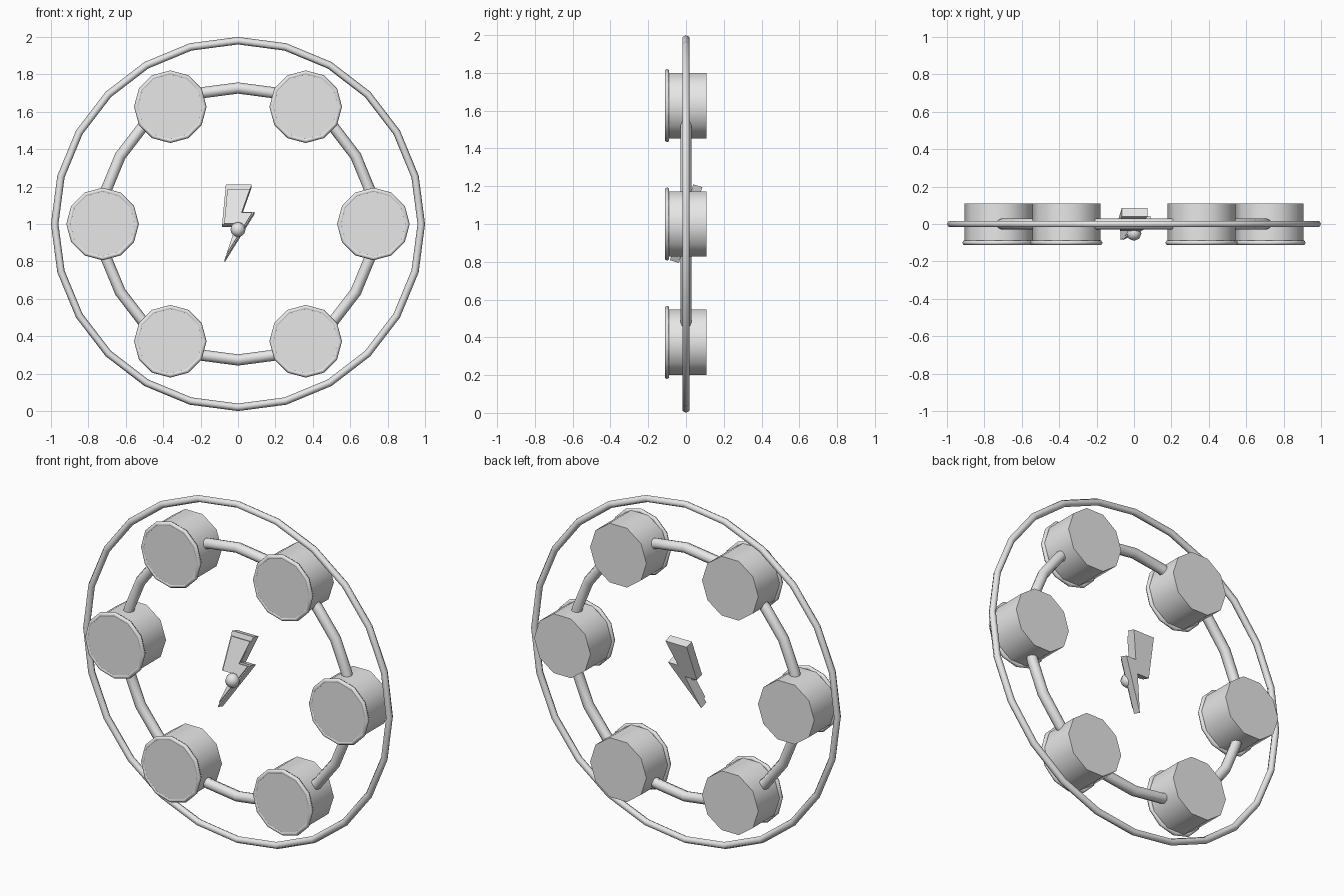
import bpy, bmesh, math
from mathutils import Matrix

if "Cube" in bpy.data.objects:
    bpy.data.objects.remove(bpy.data.objects["Cube"])

grey = bpy.data.materials.new("light_grey")
grey.diffuse_color = (0.8, 0.8, 0.8, 1)
grey.use_nodes = True
grey.node_tree.nodes["Principled BSDF"].inputs["Base Color"].default_value = grey.diffuse_color
FACE_FRONT = (math.pi / 2, 0, 0)   # turns the primitive's z axis to -y


def finish(name, angle=None):
    ob = bpy.context.object
    ob.name = name
    ob.data.materials.clear()
    ob.data.materials.append(grey)
    if angle:
        bpy.ops.object.shade_smooth_by_angle(angle=math.radians(angle))
    return ob


def ring(name, loc, major, minor, segs, sides):
    bpy.ops.mesh.primitive_torus_add(location=loc, rotation=FACE_FRONT,
                                     major_radius=major, minor_radius=minor,
                                     major_segments=segs, minor_segments=sides)
    finish(name, 62)


# Large outer hoop and the thicker ring that carries the drums
ring("outer_ring", (0, 0, 1), 0.98, 0.02, 24, 6)
ring("inner_ring", (0, 0, 1), 0.727, 0.03, 24, 8)

# Six drums with a rim on the front face
for i in range(6):
    a = i * math.pi / 3
    x, z = 0.724 * math.cos(a), 1 + 0.724 * math.sin(a)
    bpy.ops.mesh.primitive_cylinder_add(vertices=10, radius=0.182, depth=0.218,
                                        location=(x, 0, z), rotation=FACE_FRONT)
    drum = finish(f"drum_{i + 1}")
    # turn the ten-sided outline so two corners point along x
    drum.data.transform(Matrix.Rotation(math.pi / 2, 4, 'Z'))
    bpy.ops.object.shade_smooth_by_angle(angle=math.radians(40))
    ring(f"drum_rim_{i + 1}", (x, -0.1, z), 0.181, 0.013, 12, 6)

# Lightning bolt leaning back, with a smaller raised plate on its front
BOLT = [(-0.065, 0.212), (0.073, 0.212), (0.022, 0.06), (0.087, 0.06),
        (-0.072, -0.208), (-0.008, -0.01), (-0.085, -0.01)]


def bolt(name, scale, y0, y1):
    bm = bmesh.new()
    front = bm.faces.new([bm.verts.new((x * scale, y0, z * scale)) for x, z in BOLT])
    out = bmesh.ops.extrude_face_region(bm, geom=[front])
    moved = [v for v in out["geom"] if isinstance(v, bmesh.types.BMVert)]
    bmesh.ops.translate(bm, verts=moved, vec=(0, y1 - y0, 0))
    bmesh.ops.recalc_face_normals(bm, faces=bm.faces)
    me = bpy.data.meshes.new(name)
    bm.to_mesh(me)
    bm.free()
    me.materials.append(grey)
    ob = bpy.data.objects.new(name, me)
    ob.location = (0, 0, 1)
    ob.rotation_euler = (-0.3, 0, 0)
    bpy.context.collection.objects.link(ob)


bolt("bolt", 1.0, -0.025, 0.025)
bolt("bolt_front_plate", 0.87, -0.036, -0.024)

# Small knob on the front of the bolt
bpy.ops.mesh.primitive_uv_sphere_add(segments=8, ring_count=6, radius=0.04,
                                     location=(0, -0.05, 0.97))
finish("knob", 50)
